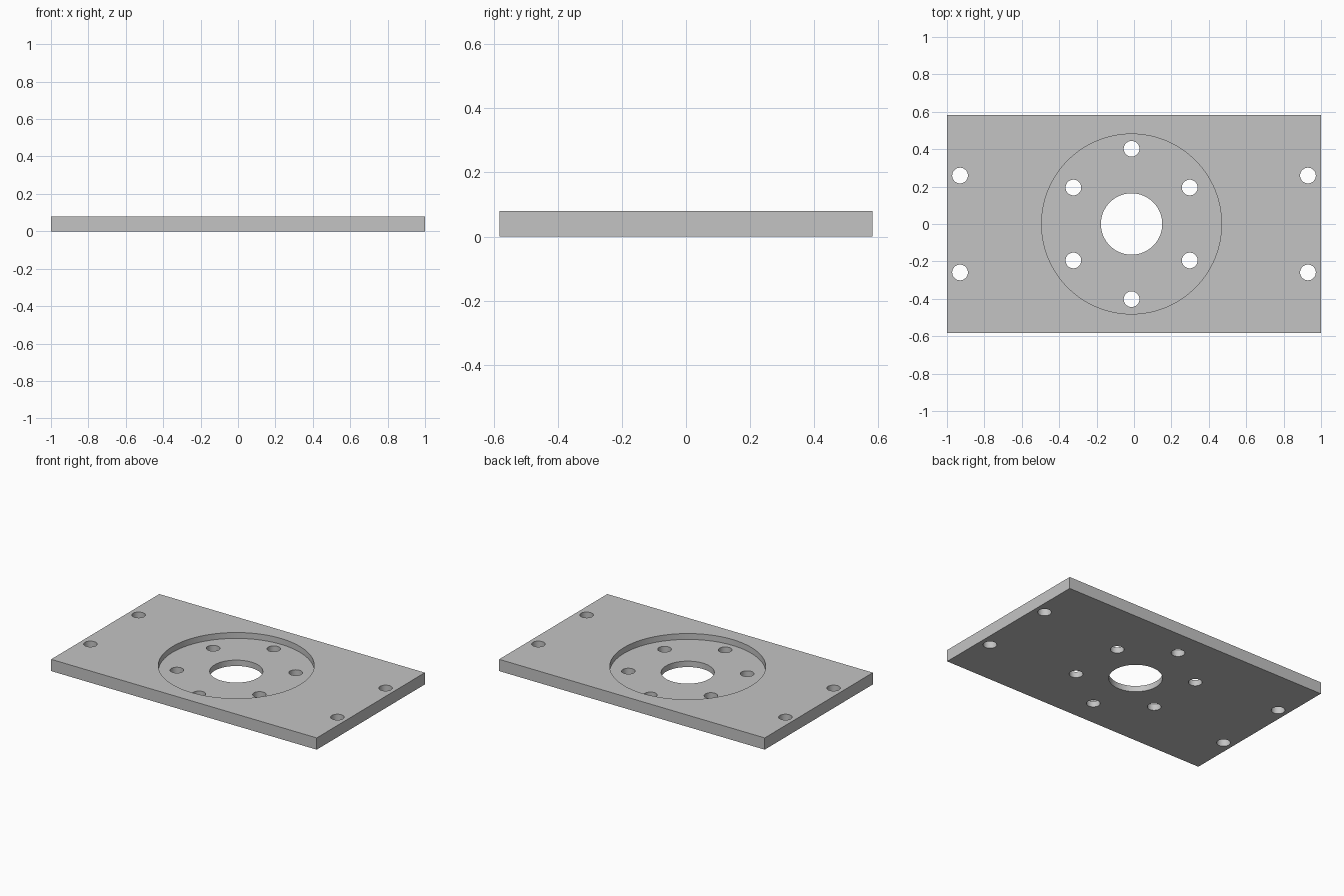
import bpy
import math

cube = bpy.data.objects.get("Cube")
if cube:
    bpy.data.objects.remove(cube, do_unlink=True)

LENGTH, WIDTH, THICK = 2.0, 1.163, 0.08
CENTRE_X = -0.013      # bore pattern sits slightly off the plate centre
FLOOR = 0.04           # height of the recess floor

grey = bpy.data.materials.new("machined grey")
grey.use_nodes = True
colour = (0.55, 0.55, 0.55, 1)
grey.diffuse_color = colour
grey.node_tree.nodes["Principled BSDF"].inputs["Base Color"].default_value = colour

# Plate
bpy.ops.mesh.primitive_cube_add(size=1, location=(0, 0, THICK / 2))
plate = bpy.context.object
plate.name = "mounting_plate"
plate.scale = (LENGTH, WIDTH, THICK)
bpy.ops.object.transform_apply(location=True, rotation=False, scale=True)
plate.data.materials.append(grey)


def cut(x, y, radius, bottom=-0.1, sides=48):
    """Cut a round pocket from above down to the given height."""
    top = 0.2
    bpy.ops.mesh.primitive_cylinder_add(
        vertices=sides, radius=radius, depth=top - bottom,
        location=(x, y, (top + bottom) / 2))
    cutter = bpy.context.object
    cutter.hide_render = True
    cutter.data.materials.append(grey)
    bpy.context.view_layer.objects.active = plate
    mod = plate.modifiers.new("cut", "BOOLEAN")
    mod.operation = "DIFFERENCE"
    mod.solver = "EXACT"
    mod.object = cutter
    bpy.ops.object.modifier_apply(modifier=mod.name)
    bpy.data.objects.remove(cutter, do_unlink=True)


# Round recess and central bore
cut(CENTRE_X, 0, 0.481, bottom=FLOOR, sides=128)
cut(CENTRE_X, 0, 0.164, sides=96)

# Bolt holes: two on the centre line, four around it, four near the ends
for side in (-1, 1):
    cut(CENTRE_X, side * 0.402, 0.042)
    for end in (-1, 1):
        cut(CENTRE_X + end * 0.311, side * 0.195, 0.042)
        cut(end * 0.93, side * 0.259, 0.042)

# Smooth the round walls, keep the rims sharp
bpy.ops.object.select_all(action="DESELECT")
plate.select_set(True)
bpy.context.view_layer.objects.active = plate
bpy.ops.object.shade_smooth_by_angle(angle=math.radians(30))
